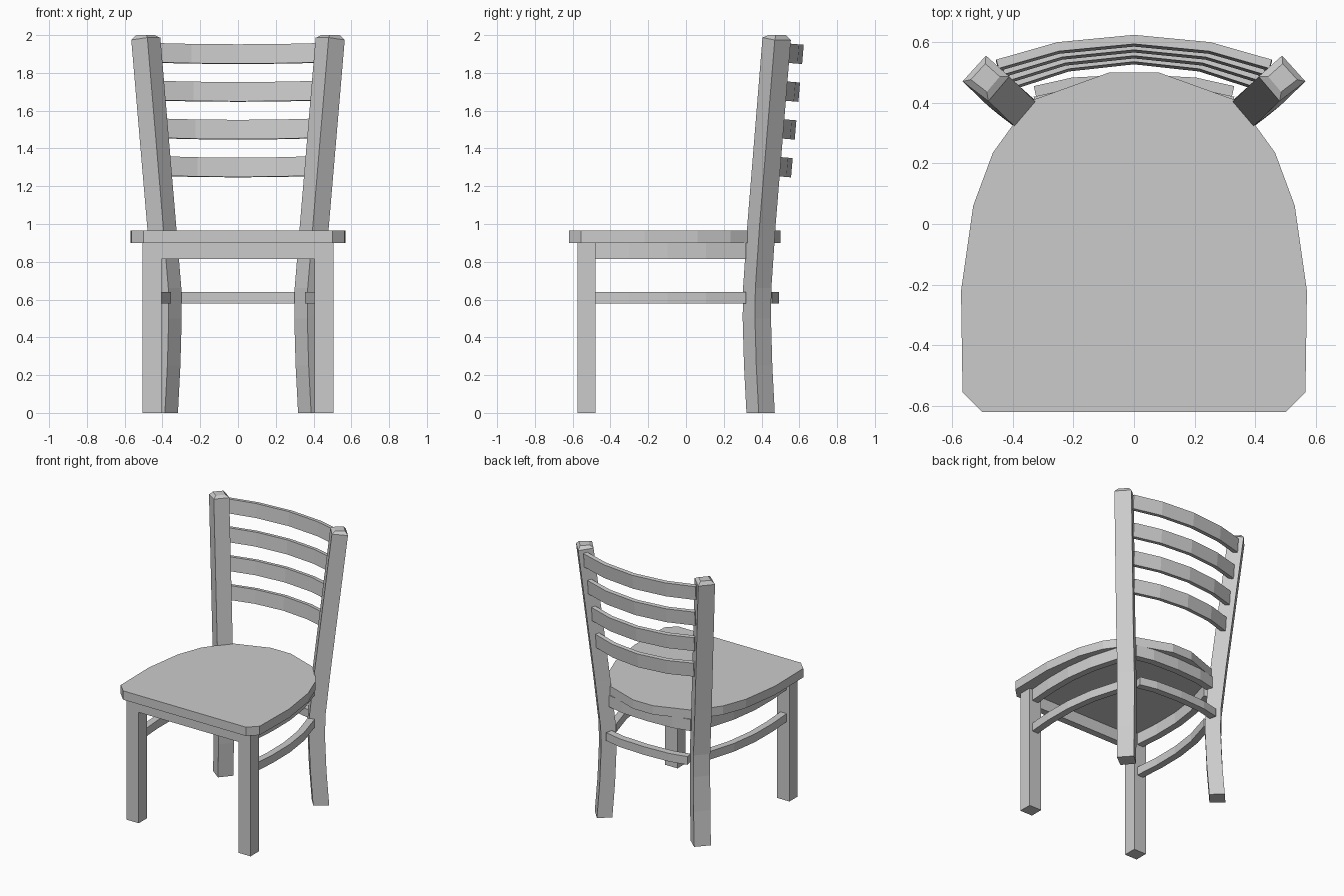
import bpy, bmesh
from mathutils import Vector

cube = bpy.data.objects.get("Cube")
if cube:
    bpy.data.objects.remove(cube, do_unlink=True)

grey = bpy.data.materials.new("plain_grey")
grey.use_nodes = True
colour = (0.6, 0.6, 0.6, 1)
grey.diffuse_color = colour
grey.node_tree.nodes["Principled BSDF"].inputs["Base Color"].default_value = colour


def finish(name, bm):
    bmesh.ops.recalc_face_normals(bm, faces=bm.faces[:])
    mesh = bpy.data.meshes.new(name)
    bm.to_mesh(mesh)
    bm.free()
    mesh.materials.append(grey)
    obj = bpy.data.objects.new(name, mesh)
    bpy.context.collection.objects.link(obj)
    return obj


def loft(name, rings):
    """Skin a list of equal rings and close both ends."""
    bm = bmesh.new()
    rows = [[bm.verts.new(p) for p in ring] for ring in rings]
    for a, b in zip(rows, rows[1:]):
        for i in range(len(a)):
            j = (i + 1) % len(a)
            bm.faces.new((a[i], a[j], b[j], b[i]))
    bm.faces.new(rows[0][::-1])
    bm.faces.new(rows[-1])
    return finish(name, bm)


def rail(name, path, thick, low, high, lean=0.0):
    """Sweep an upright rectangle along a plan path; lean tips it backwards."""
    pts = [Vector(p) for p in path]
    rings = []
    for i, p in enumerate(pts):
        before = (p - pts[i - 1]).normalized() if i else None
        after = (pts[i + 1] - p).normalized() if i < len(pts) - 1 else None
        t = ((before or after) + (after or before)).normalized()
        n = Vector((-t.y, t.x)) * thick / 2
        rise = lean * (p.y - pts[0].y)
        mid = (low + high) / 2
        ring = []
        for side, z in ((-1, low), (1, low), (1, high), (-1, high)):
            q = p + n * side
            ring.append((q.x, q.y + lean * (z - mid), z - rise - side * lean * thick / 2))
        rings.append(ring)
    return loft(name, rings)


def both_sides(half):
    """Mirror a path that starts on the centre line."""
    return [(-x, y) for x, y in half[:0:-1]] + half


def mirrored(pts, s):
    return [(s * x, y) for x, y in pts]


# Seat slab
half_seat = [(0.5, -0.62), (0.565, -0.555), (0.57, -0.22), (0.53, 0.06),
             (0.465, 0.235), (0.4, 0.325), (0.33, 0.41), (0.08, 0.5)]
outline = half_seat + [(-x, y) for x, y in reversed(half_seat)]
loft("seat", [[(x, y, z) for x, y in outline] for z in (0.9, 0.965)])

# Bent rear posts with chamfered caps: centre x, centre y, height, size factor
post = [(0.395, 0.395, 0, 1), (0.382, 0.382, 0.25, 1), (0.375, 0.375, 0.5, 1),
        (0.377, 0.377, 0.66, 1), (0.405, 0.4, 1, 1),
        (0.488, 0.48, 1.98, 1), (0.49, 0.482, 2, 0.62)]
corners = [Vector((0.077, -0.01)), Vector((0, 0.075)),
           Vector((-0.077, 0.006)), Vector((-0.008, -0.075))]

side_path = [(0.455, -0.5), (0.47, -0.3), (0.468, -0.1), (0.44, 0.1), (0.378, 0.31)]
for s, side in ((1, "left"), (-1, "right")):
    rings = []
    for x, y, z, f in post:
        lean = 0.085 if z > 0.7 and f == 1 else 0
        rings.append([(s * (x + c.x * f), y + c.y * f,
                       z - lean * (c.x + c.y) if z > 1.5 else z) for c in corners])
    loft(side + "_rear_post", rings)

    # Square front leg
    x0, x1 = s * 0.405, s * 0.505
    square = [(x0, -0.575), (x1, -0.575), (x1, -0.48), (x0, -0.48)]
    loft(side + "_front_leg", [[(x, y, z) for x, y in square] for z in (0, 0.9)])

    # Bowed side rails
    path = mirrored(side_path, s)
    rail(side + "_side_apron", path, 0.05, 0.815, 0.9)
    rail(side + "_side_stretcher", path, 0.05, 0.58, 0.64)

# Front and rear rails
rail("front_apron", [(-0.405, -0.55), (0.405, -0.55)], 0.05, 0.815, 0.9)
rear_path = both_sides([(0, 0.468), (0.2, 0.458), (0.325, 0.43)])
rail("rear_stretcher", rear_path, 0.05, 0.58, 0.64)
rail("rear_apron", [(x, y - 0.035) for x, y in rear_path], 0.05, 0.815, 0.9)

# Curved back slats, narrowing and stepping forward lower down
for i in range(4):
    drop = 0.2 * i
    w = 1 - 0.042 * i
    arc = both_sides([(0, 0.604), (0.25 * w, 0.58), (0.45 * w, 0.523)])
    path = [(x, y - 0.0195 * i) for x, y in arc]
    rail("back_slat_%d" % (i + 1), path, 0.03, 1.855 - drop, 1.957 - drop, 0.085)
